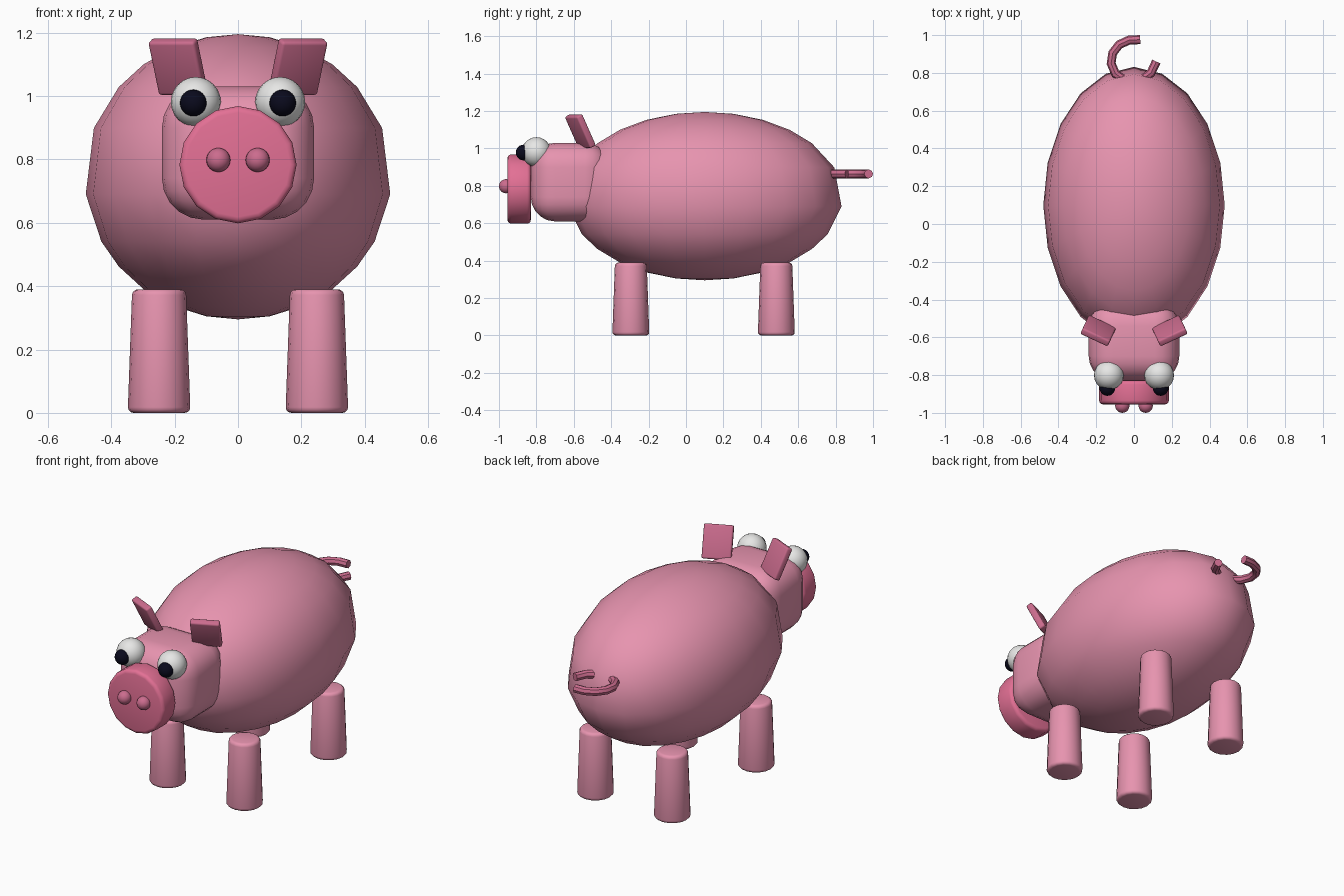
import bpy, math
from math import radians, sin, cos, asin, degrees

if "Cube" in bpy.data.objects:
    bpy.data.objects.remove(bpy.data.objects["Cube"])


def mat(name, r, g, b):
    m = bpy.data.materials.new(name)
    m.diffuse_color = (r, g, b, 1)
    m.use_nodes = True
    m.node_tree.nodes["Principled BSDF"].inputs["Base Color"].default_value = m.diffuse_color
    return m


PINK = mat("pink", 0.80, 0.295, 0.43)
ROSE = mat("rose", 0.77, 0.162, 0.30)
DUSK = mat("dusky_pink", 0.60, 0.150, 0.27)
WHITE = mat("white", 0.86, 0.86, 0.85)
BLACK = mat("navy_black", 0.003, 0.003, 0.012)


def finish(name, material, bevel=0, segments=3, angle=40):
    """Name, colour, bevel and smooth the active object."""
    o = bpy.context.object
    o.name = name
    o.data.materials.append(material)
    bpy.ops.object.transform_apply(location=False, rotation=False, scale=True)
    if bevel:
        b = o.modifiers.new("bevel", 'BEVEL')
        b.width, b.segments = bevel, segments
        b.limit_method, b.angle_limit = 'ANGLE', radians(40)
        bpy.ops.object.modifier_apply(modifier="bevel")
    bpy.ops.object.shade_smooth_by_angle(angle=radians(angle))
    return o


def ball(name, loc, r, material):
    bpy.ops.mesh.primitive_uv_sphere_add(segments=20, ring_count=12, radius=r, location=loc)
    return finish(name, material)


# Body: ellipsoid with uneven rings, widest a little below the middle
bpy.ops.mesh.primitive_uv_sphere_add(segments=20, ring_count=12, radius=1, location=(0, 0.1, 0.745))
rings = [-78, -65, -52, -39, -27, -7, 20, 39, 52, 65, 78]
for v in bpy.context.object.data.vertices:
    lat = round(degrees(asin(max(-1, min(1, v.co.z)))) / 15)
    if abs(lat) < 6:
        a = radians(rings[lat + 5])
        h = math.hypot(v.co.x, v.co.y)
        v.co = (v.co.x / h * cos(a), v.co.y / h * cos(a), sin(a))
bpy.context.object.scale = (0.484, 0.737, 0.45)
finish("body", PINK, angle=60)

# Head: rounded block
bpy.ops.mesh.primitive_cube_add(size=1, location=(0, -0.62, 0.82))
bpy.context.object.scale = (0.48, 0.42, 0.42)
finish("head", PINK, bevel=0.13, segments=5)

# Snout disc
bpy.ops.mesh.primitive_cylinder_add(vertices=16, radius=0.185, depth=0.125,
                                    location=(0, -0.892, 0.783), rotation=(radians(90), 0, 0))
finish("snout", ROSE, bevel=0.02)

for side, s in (("left", -1), ("right", 1)):
    # Face details
    ball(side + "_nostril", (s * 0.062, -0.962, 0.798), 0.038, DUSK)
    ball(side + "_eye", (s * 0.133, -0.80, 0.981), 0.079, WHITE)
    ball(side + "_pupil", (s * 0.141, -0.868, 0.978), 0.042, BLACK)
    # Ears: plates leaning forward and turned outward
    bpy.ops.mesh.primitive_cube_add(size=1, location=(s * 0.189, -0.565, 1.0925),
                                    rotation=(radians(26), 0, s * radians(25)))
    bpy.context.object.scale = (0.16, 0.038, 0.187)
    finish(side + "_ear", DUSK, bevel=0.01)
    # Legs: tapered posts
    for end, y in (("front", -0.295), ("back", 0.483)):
        bpy.ops.mesh.primitive_cone_add(vertices=16, radius1=0.099, radius2=0.085, depth=0.39,
                                        location=(s * 0.249, y, 0.195))
        finish(f"{end}_{side}_leg", PINK, bevel=0.018)

# Curly tail: flat hook partly buried in the body
path = [(.118, .86), (.09, .80), (.03, .755), (-.04, .755), (-.098, .795), (-.121, .85),
        (-.113, .905), (-.078, .95), (-.025, .974), (.033, .976)]
curve = bpy.data.curves.new("tail", 'CURVE')
curve.dimensions = '3D'
curve.bevel_depth, curve.bevel_resolution, curve.use_fill_caps = 0.024, 2, True
spline = curve.splines.new('POLY')
spline.points.add(len(path) - 1)
for p, (x, y) in zip(spline.points, path):
    p.co = (x, y, 0.864, 1)
tail = bpy.data.objects.new("tail", curve)
bpy.context.collection.objects.link(tail)
bpy.ops.object.select_all(action='DESELECT')
tail.select_set(True)
bpy.context.view_layer.objects.active = tail
bpy.ops.object.convert(target='MESH')
finish("tail", DUSK)
